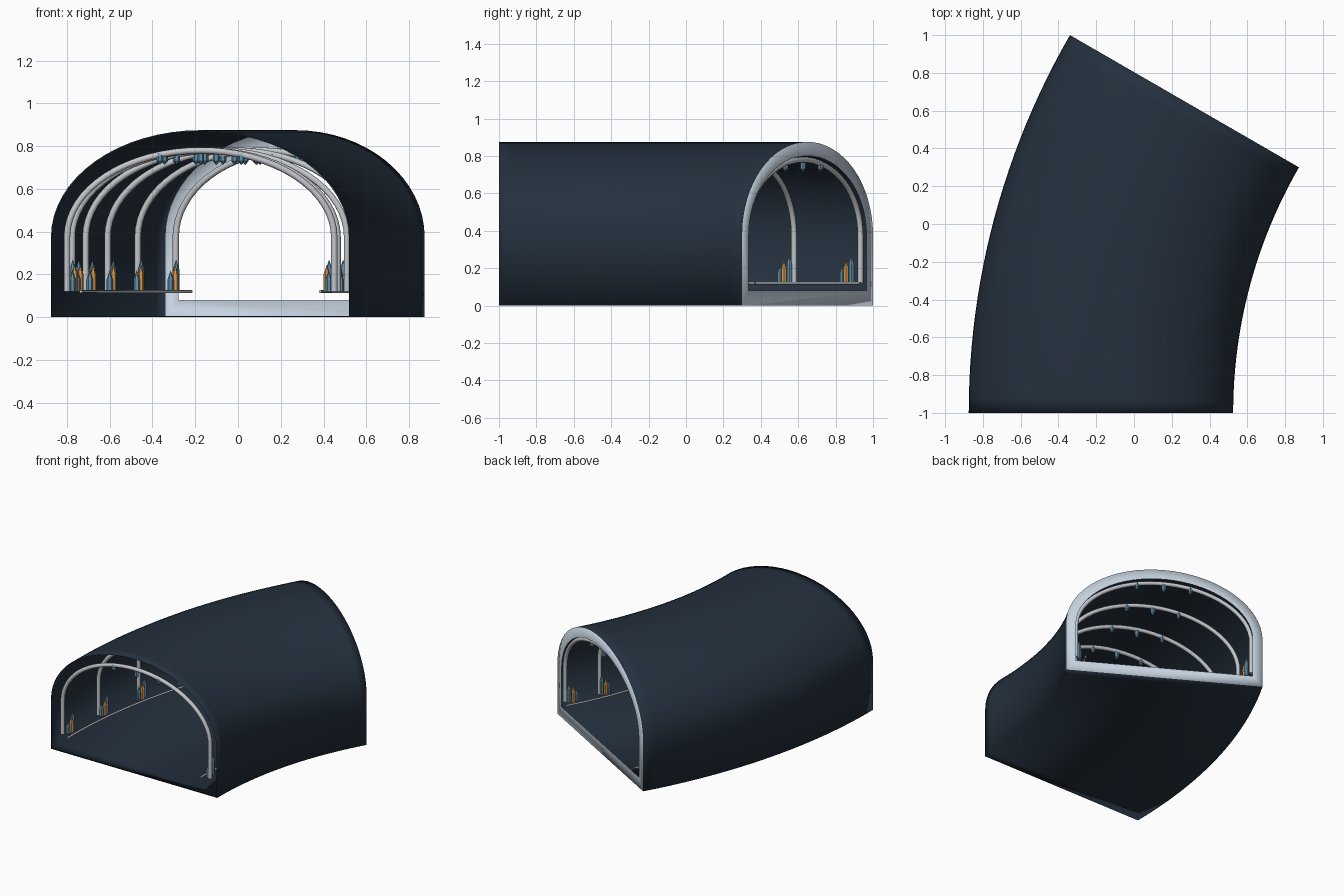
import bpy, bmesh, math
from mathutils import Vector

if "Cube" in bpy.data.objects:
    bpy.data.objects.remove(bpy.data.objects["Cube"])

BEND = 3.3            # radius of the tunnel centreline
PIVOT_X = 3.125       # centre of the bend, level with the front opening
SPRING = 0.375        # height where the arch starts


def material(name, rgb):
    m = bpy.data.materials.new(name)
    m.use_nodes = True
    m.diffuse_color = (*rgb, 1)
    m.node_tree.nodes["Principled BSDF"].inputs["Base Color"].default_value = (*rgb, 1)
    return m


navy = material("dark_navy", (0.018, 0.030, 0.048))
rim_grey = material("pale_steel", (0.56, 0.65, 0.74))
rib_grey = material("light_grey", (0.55, 0.57, 0.60))
blue = material("crystal_blue", (0.12, 0.28, 0.43))
amber = material("crystal_amber", (0.72, 0.32, 0.07))


def place(deg, offset, z):
    """Point on the bend: angle along it, distance outward from the centreline, height."""
    a = math.radians(deg)
    r = BEND + offset
    return Vector((PIVOT_X - r * math.cos(a), -1 + r * math.sin(a), z))


def arch(half, bottom, rise, steps=32):
    """Arch section: straight walls and an elliptical top."""
    pts = [(half, bottom)]
    for i in range(steps + 1):
        t = math.pi * i / steps
        pts.append((half * math.cos(t), SPRING + rise * math.sin(t)))
    return pts + [(-half, bottom)]


def finish(name, bm, mats, smooth=True):
    me = bpy.data.meshes.new(name)
    bm.to_mesh(me)
    bm.free()
    for m in mats:
        me.materials.append(m)
    for p in me.polygons:
        p.use_smooth = smooth
    ob = bpy.data.objects.new(name, me)
    bpy.context.collection.objects.link(ob)
    return ob


# Tunnel skin: thin lip at the front, lofted shell, broad pale rim at the back
outer = arch(0.7, 0, 0.5)
sections = [(0, arch(0.694, 0.006, 0.494))]
sections += [(30 * i / 24, outer) for i in range(25)]
sections += [(30, arch(0.63, 0.08, 0.425))]
bm = bmesh.new()
rings = [[bm.verts.new(place(deg, d, z)) for d, z in pts] for deg, pts in sections]
for k, (a, b) in enumerate(zip(rings, rings[1:])):
    for i in range(len(a)):
        j = (i + 1) % len(a)
        face = bm.faces.new((a[i], b[i], b[j], a[j]))
        face.material_index = int(k == len(rings) - 2)
bmesh.ops.recalc_face_normals(bm, faces=bm.faces)
finish("tunnel_shell", bm, [navy, rim_grey])


def tube(name, points, radius, mat):
    cu = bpy.data.curves.new(name, "CURVE")
    cu.dimensions = "3D"
    cu.bevel_depth = radius
    cu.bevel_resolution = 2
    cu.use_fill_caps = True
    sp = cu.splines.new("POLY")
    sp.points.add(len(points) - 1)
    for p, co in zip(sp.points, points):
        p.co = (*co, 1)
    cu.materials.append(mat)
    bpy.context.collection.objects.link(bpy.data.objects.new(name, cu))


def crystal(name, base, radius, body, tip, mat):
    """Six-sided prism with a pointed tip; negative lengths hang downward."""
    bm = bmesh.new()

    def ring(z, r):
        return [bm.verts.new(base + Vector((r * math.cos(i * math.pi / 3),
                r * math.sin(i * math.pi / 3), z))) for i in range(6)]
    low, high = ring(0, radius), ring(body, radius)
    apex = bm.verts.new(base + Vector((0, 0, body + tip)))
    bm.faces.new(low)
    for i in range(6):
        j = (i + 1) % 6
        bm.faces.new((low[i], low[j], high[j], high[i]))
        bm.faces.new((high[i], high[j], apex))
    bmesh.ops.recalc_face_normals(bm, faces=bm.faces)
    finish(name, bm, [mat], smooth=False)


# Ribs with hanging crystals, and crystal clusters at their feet
for n in range(6):
    deg = 0.5 + 5.8 * n
    tube(f"rib_{n}", [place(deg, d, z) for d, z in arch(0.625, 0.12, 0.405)], 0.015, rib_grey)
    for k in (-1, 0, 1):
        crystal(f"hanging_crystal_{n}_{k + 1}", place(deg, 0.19 * k, 0.765),
                0.016, -0.035, -0.018, blue)
    foot = 1.3 + 5.44 * n
    for side, label in ((1, "right"), (-1, "left")):
        for k, (height, mat) in enumerate(((0.10, blue), (0.125, amber), (0.15, blue))):
            along = math.degrees((k - 1) * 0.027 / (BEND + side * 0.6))
            inward = 0.59 if mat is amber else 0.60
            crystal(f"{label}_crystal_{n}_{k}", place(foot + along, side * inward, 0.12),
                    0.015, height - 0.045, 0.045, mat)

# Low rails following both walls
for side, label in ((1, "right"), (-1, "left")):
    tube(f"{label}_rail", [place(30 * i / 24, side * 0.56, 0.12) for i in range(25)],
         0.007, rib_grey)
